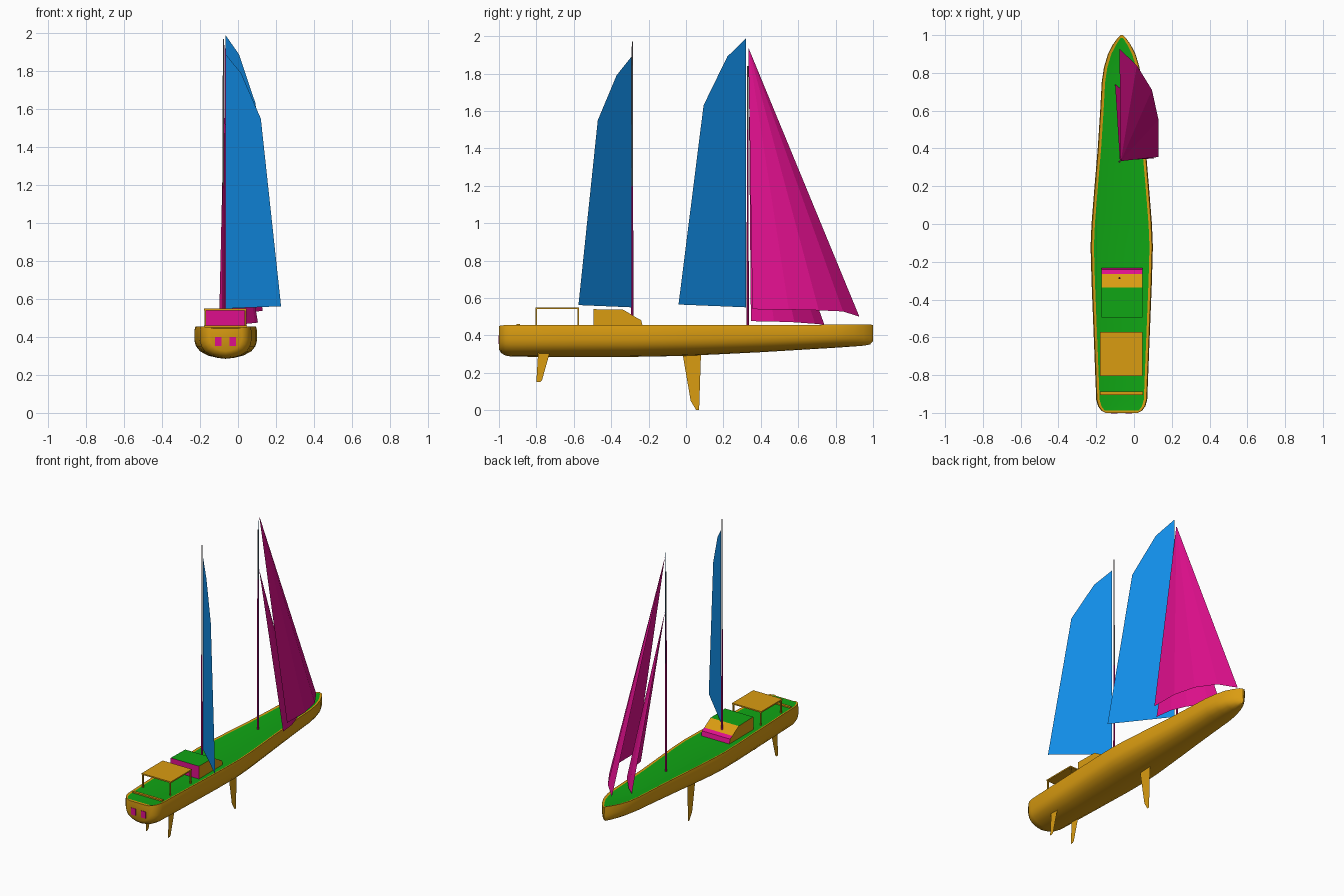
import bpy, bmesh, math

if "Cube" in bpy.data.objects:
    bpy.data.objects.remove(bpy.data.objects["Cube"])


def srgb(r, g, b):
    return tuple(((c / 255 + 0.055) / 1.055) ** 2.4 if c > 10 else c / 255 / 12.92
                 for c in (r, g, b)) + (1.0,)


def material(name, *rgb):
    m = bpy.data.materials.new(name)
    m.diffuse_color = srgb(*rgb)
    m.use_nodes = True
    m.node_tree.nodes["Principled BSDF"].inputs["Base Color"].default_value = m.diffuse_color
    return m


GOLD = material("gold", 218, 156, 17)
GREEN = material("deck green", 16, 165, 20)
PINK = material("magenta", 222, 15, 140)
BLUE = material("sail blue", 17, 140, 230)
GREY = material("mast grey", 150, 142, 145)
CX = -0.065  # hull centre line


def build(name, verts, faces, mats, idx=None, smooth=False):
    me = bpy.data.meshes.new(name)
    me.from_pydata(verts, [], faces)
    for m in mats:
        me.materials.append(m)
    if idx:
        for p, i in zip(me.polygons, idx):
            p.material_index = i
    ob = bpy.data.objects.new(name, me)
    bpy.context.collection.objects.link(ob)
    if smooth:
        bpy.ops.object.select_all(action='DESELECT')
        ob.select_set(True)
        bpy.context.view_layer.objects.active = ob
        bpy.ops.object.shade_smooth_by_angle(angle=math.radians(32))
    return ob


def box(name, x0, x1, y0, y1, z0, z1, mat):
    v = [(x, y, z) for x in (x0, x1) for y in (y0, y1) for z in (z0, z1)]
    f = [(0, 1, 3, 2), (4, 6, 7, 5), (0, 4, 5, 1), (2, 3, 7, 6), (0, 2, 6, 4), (1, 5, 7, 3)]
    return build(name, v, f, [mat])


def pole(name, x, y, z0, z1, r0, r1, mat, n=8):
    v = [(x + r * math.cos(2 * math.pi * i / n), y + r * math.sin(2 * math.pi * i / n), z)
         for z, r in ((z0, r0), (z1, r1)) for i in range(n)]
    f = [(i, (i + 1) % n, n + (i + 1) % n, n + i) for i in range(n)]
    f += [tuple(reversed(range(n))), tuple(range(n, 2 * n))]
    return build(name, v, f, [mat], smooth=True)


# Hull: stations of (y, half width, bottom z, sheer z), lofted with one section
stations = [(-1.0, .085, .325, .45), (-.988, .108, .305, .453), (-.965, .125, .292, .455),
            (-.93, .135, .286, .455), (-.6, .148, .285, .455), (-.3, .16, .285, .455),
            (-.12, .165, .288, .455), (0, .16, .291, .455), (.2, .144, .30, .455),
            (.4, .127, .31, .455), (.6, .114, .322, .456), (.75, .106, .331, .457),
            (.83, .094, .336, .457), (.9, .073, .341, .458), (.95, .047, .345, .458),
            (.985, .022, .352, .458), (1.0, .005, .37, .455)]
half = [(.97, 0), (1, .12), (1, .45), (.95, .62), (.82, .78), (.58, .9), (.28, .97)]
verts, faces, idx = [], [], []
for y, w, zb, zt in stations:
    inner = max(w - .018, w * .3)
    right = [(inner, zt - .004)] + [(w * a, zt - (zt - zb) * d) for a, d in half]
    row = [(-x, z) for x, z in right] + [(0, zb)] + right[::-1]
    verts += [(CX + x, y, z) for x, z in row]
n = len(half) * 2 + 3
for s in range(len(stations) - 1):
    a, b = s * n, (s + 1) * n
    for i in range(n - 1):
        faces.append((a + i, a + i + 1, b + i + 1, b + i))
        idx.append(0)
    faces.append((a + n - 1, a, b, b + n - 1))
    idx.append(1 if 0 < s < len(stations) - 2 else 0)
faces += [tuple(reversed(range(n))), tuple(range(len(verts) - n, len(verts)))]
idx += [0, 0]
hull = build("hull", verts, faces, [GOLD, GREEN], idx)
bm = bmesh.new()
bm.from_mesh(hull.data)
bmesh.ops.recalc_face_normals(bm, faces=bm.faces)
bm.to_mesh(hull.data)
bm.free()
bpy.ops.object.select_all(action='DESELECT')
hull.select_set(True)
bpy.context.view_layer.objects.active = hull
bpy.ops.object.shade_smooth_by_angle(angle=math.radians(32))

# Stern windows
for i, x in enumerate((-.105, -.027)):
    box(f"stern_window_{i}", x - .017, x + .017, -1.003, -.995, .353, .40, PINK)

# Keel and twin rudders: thin plates
def fin(name, x, pts):
    build(name, [(x, y, z) for y, z in pts], [tuple(range(len(pts)))], [GOLD])


fin("keel", CX, [(-.018, .30), (.08, .30), (.07, 0), (.055, 0), (.025, .05)])
for i, x in enumerate((-.15, .02)):
    fin(f"rudder_{i}", x, [(-.79, .32), (-.725, .32), (-.77, .16), (-.78, .15), (-.80, .15)])

# Cabin: side profile pushed across the beam, coloured face by face
prof = [(-.495, .445), (-.495, .54), (-.335, .537), (-.265, .495), (-.24, .482), (-.23, .445)]
k = len(prof)
cv = [(x, y, z) for x in (-.172, .045) for y, z in prof]
cf = [(i, i + k, (i + 1) % k + k, (i + 1) % k) for i in range(k)]
cf = [tuple(reversed(f)) for f in cf]
cf += [tuple(reversed(range(k))), tuple(range(k, 2 * k))]
cf = [tuple(reversed(f)) for f in cf]
build("cabin", cv, cf, [GOLD, PINK, GREEN], [1, 2, 0, 1, 1, 0, 0, 0])

# Cockpit canopy on four legs, and the stern bench
box("canopy_top", -.18, .045, -.805, -.572, .54, .549, GOLD)
for i, x in enumerate((-.177, .034)):
    for j, y in enumerate((-.804, -.581)):
        box(f"canopy_leg_{i}{j}", x, x + .008, y, y + .008, .445, .542, GOLD)
box("stern_bench", -.18, .048, -.905, -.888, .445, .46, GOLD)

# Masts: coloured lower part, grey upper part
for name, y, mid, top in (("mizzen", -.287, 1.2, 1.97), ("main", .33, 1.5, 1.84)):
    pole(name + "_mast_lower", -.077, y, .44, mid, .006, .0045, PINK)
    pole(name + "_mast_upper", -.077, y, mid, top, .0045, .003, GREY)

# Blue sails: flat sheets swung out from the mast, (distance share, z)
def sail(name, y, dx, dy, pts):
    build(name, [(CX + dx * t, y + dy * t, z) for t, z in pts], [tuple(range(len(pts)))], [BLUE])


sail("mizzen_sail", -.292, .292, -.283,
     [(0, .55), (0, 1.89), (.28, 1.79), (.635, 1.55), (1, .562)])
sail("main_sail", .322, .25, -.362,
     [(0, .55), (0, 1.99), (.28, 1.89), (.63, 1.63), (1, .565)])

# Magenta headsails: fans from the head down to a curved foot
def fan(name, head, foot):
    build(name, [head] + foot, [(0, i, i + 1) for i in range(1, len(foot))], [PINK])


fan("jib", (-.07, .333, 1.94),
    [(-.077, .927, .50), (.015, .84, .528), (.095, .71, .534), (.13, .55, .538), (.13, .355, .54)])
fan("staysail", (-.075, .337, 1.57),
    [(-.10, .74, .457), (-.04, .69, .462), (.05, .58, .47), (.09, .47, .474), (.105, .347, .476)])
